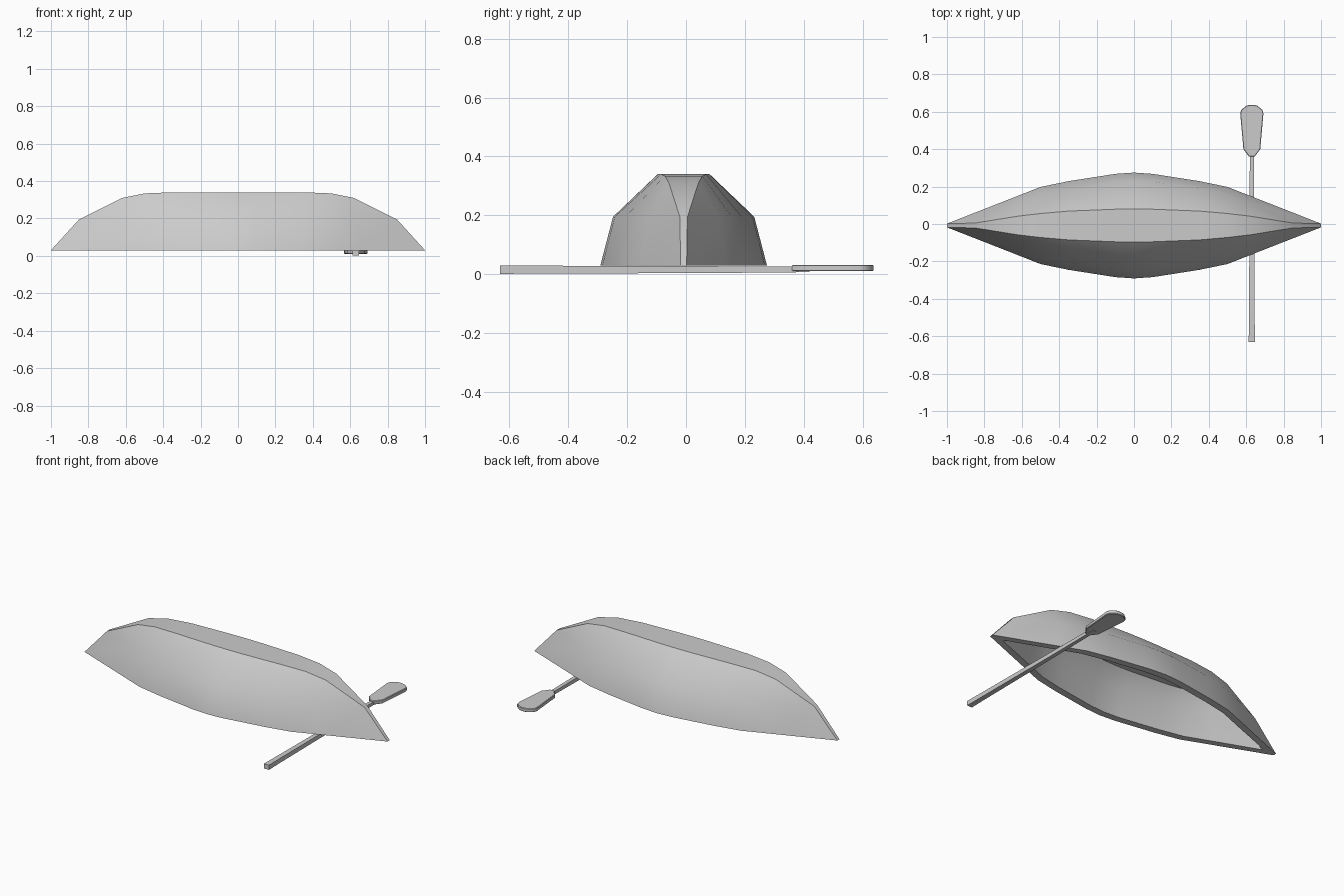
import bpy, bmesh, math

if "Cube" in bpy.data.objects:
    bpy.data.objects.remove(bpy.data.objects["Cube"])

def finish(bm, name, angle):
    bmesh.ops.remove_doubles(bm, verts=bm.verts, dist=1e-4)
    bmesh.ops.recalc_face_normals(bm, faces=bm.faces)
    me = bpy.data.meshes.new(name)
    bm.to_mesh(me)
    bm.free()
    ob = bpy.data.objects.new(name, me)
    bpy.context.collection.objects.link(ob)
    bpy.ops.object.select_all(action='DESELECT')
    ob.select_set(True)
    bpy.context.view_layer.objects.active = ob
    bpy.ops.object.shade_smooth_by_angle(angle=math.radians(angle))
    return ob

# Half-hull stations: rim x, rim w, chine x, chine w, keel w, keel z
OUTER = [(0, .283, 0, .24, .088, .34), (.1, .276, .1, .234, .087, .34),
         (.35, .237, .35, .198, .077, .34), (.5, .206, .5, .163, .064, .334),
         (.65, .147, .62, .118, .05, .31), (1, .01, .85, .013, .013, .195)]
T, FLOOR_Z = .042, .274
Y0, RIM_Z, CHINE_Z = -.008, .03, .195

# Inside of the boat: thinner walls and a flat floor
INNER = []
for rx, rw, cx, cw, kw, kz in OUTER[:-1]:
    at_floor = cw + (kw - cw) * (FLOOR_Z - CHINE_Z) / (kz - CHINE_Z)
    INNER.append((rx, rw - T, cx, cw - .032, at_floor - .018, FLOOR_Z))
INNER.append((.91, .006, .80, .006, .006, .175))

def shell(bm, stations):
    full = [(s, -1) for s in reversed(stations[1:])] + [(s, 1) for s in stations]
    rings = []
    for (rx, rw, cx, cw, kw, kz), sx in full:
        half = [(rx, rw, RIM_Z), (cx, cw, min(CHINE_Z, kz)), (cx, kw, kz)]
        pts = [(x, -w, z) for x, w, z in half] + [(x, w, z) for x, w, z in reversed(half)]
        rings.append([bm.verts.new((sx * x, y + Y0, z)) for x, y, z in pts])
    for a, b in zip(rings, rings[1:]):
        for i in range(5):
            bm.faces.new((a[i], a[i + 1], b[i + 1], b[i]))
    # stem at each end
    for r in (rings[0], rings[-1]):
        bm.faces.new((r[0], r[2], r[3], r[5]))
        bm.faces.new((r[0], r[1], r[2]))
        bm.faces.new((r[3], r[4], r[5]))
    return rings

# Upturned boat hull: two shells joined by a flat rim
bm = bmesh.new()
out, inn = shell(bm, OUTER), shell(bm, INNER)
for k in (0, 5):
    for i in range(len(out) - 1):
        bm.faces.new((out[i][k], out[i + 1][k], inn[i + 1][k], inn[i][k]))
for e in (0, -1):
    bm.faces.new((out[e][0], out[e][5], inn[e][5], inn[e][0]))
bmesh.ops.remove_doubles(bm, verts=bm.verts, dist=1e-4)
bmesh.ops.dissolve_degenerate(bm, edges=bm.edges, dist=1e-5)
finish(bm, "boat_hull", 38)

# Oar shaft: square section tapering towards the blade
OX = .63
bm = bmesh.new()
rings = []
for y, h, z0, z1 in [(-.632, .017, .001, .029), (-.53, .0155, .002, .029),
                     (.10, .012, .004, .027), (.42, .0105, .007, .025)]:
    rings.append([bm.verts.new((OX + x, y, z)) for x, z in ((-h, z0), (h, z0), (h, z1), (-h, z1))])
for a, b in zip(rings, rings[1:]):
    for i in range(4):
        j = (i + 1) % 4
        bm.faces.new((a[i], a[j], b[j], b[i]))
bm.faces.new(rings[0])
bm.faces.new(rings[-1])
finish(bm, "oar_shaft", 30)

# Oar blade: extruded outline with softened edges
bm = bmesh.new()
half = [(.015, .36), (.045, .40), (.062, .59), (.057, .61), (.030, .632), (.012, .637)]
outline = half + [(-x, y) for x, y in reversed(half)]
f = bm.faces.new([bm.verts.new((OX + x, y, .010)) for x, y in outline])
ext = bmesh.ops.extrude_face_region(bm, geom=[f])
bmesh.ops.translate(bm, vec=(0, 0, .022),
                    verts=[v for v in ext['geom'] if isinstance(v, bmesh.types.BMVert)])
flat = [e for e in bm.edges if abs(e.verts[0].co.z - e.verts[1].co.z) < 1e-5]
bmesh.ops.bevel(bm, geom=flat, offset=.003, segments=1, affect='EDGES')
finish(bm, "oar_blade", 40)
